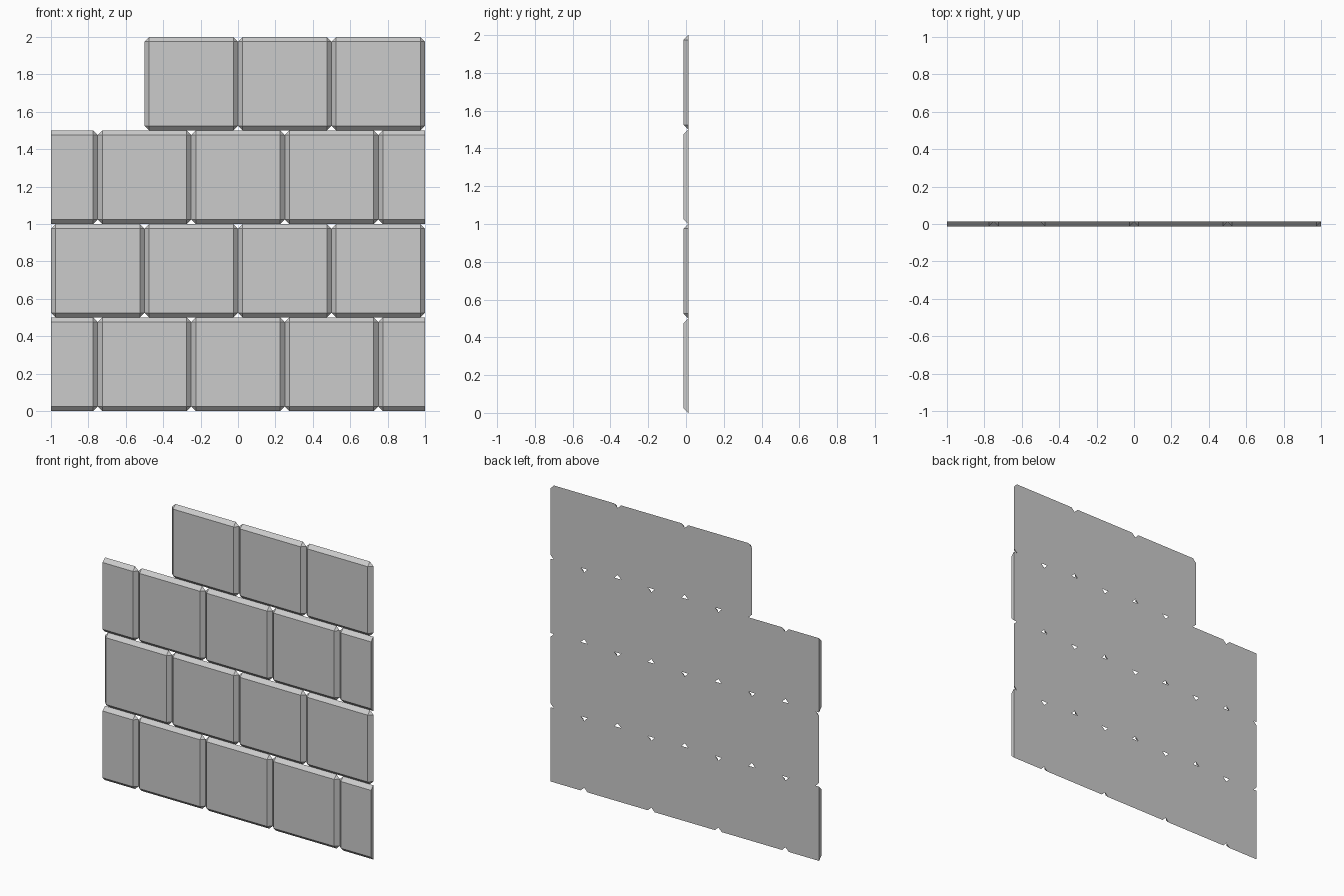
import bpy, bmesh, math

if "Cube" in bpy.data.objects:
    bpy.data.objects.remove(bpy.data.objects["Cube"])

B = 0.025          # chamfer width and brick thickness
YF, YB = -B / 2, B / 2


def brick(name, x0, x1, z0, cut_left=False, cut_right=False):
    """Half-thickness chamfered block; a cut side ends in a flat saw cut."""
    z1 = z0 + 0.5
    l = x0 if cut_left else x0 + B
    r = x1 if cut_right else x1 - B
    # front face rectangle
    pts = [(x, YF, z) for x in (l, r) for z in (z0 + B, z1 - B)]
    # clipped-corner back outline
    pts += [(x, YB, z) for x in (l, r) for z in (z0, z1)]
    pts += [(x, YB, z) for x in (x0, x1) for z in (z0 + B, z1 - B)]
    bm = bmesh.new()
    for p in pts:
        bm.verts.new(p)
    bmesh.ops.remove_doubles(bm, verts=bm.verts[:], dist=1e-5)
    bmesh.ops.convex_hull(bm, input=bm.verts[:])
    bmesh.ops.dissolve_limit(bm, angle_limit=math.radians(1),
                             verts=bm.verts[:], edges=bm.edges[:])
    bmesh.ops.recalc_face_normals(bm, faces=bm.faces[:])
    me = bpy.data.meshes.new(name)
    bm.to_mesh(me)
    bm.free()
    ob = bpy.data.objects.new(name, me)
    bpy.context.collection.objects.link(ob)


# staggered courses, bottom to top
for row in range(4):
    z = row * 0.5
    if row % 2 == 0:
        # offset course with half bricks at both ends
        brick(f"half_brick_left_{row}", -1, -0.75, z, cut_left=True)
        for i in range(3):
            brick(f"brick_{row}_{i}", -0.75 + i * 0.5, -0.25 + i * 0.5, z)
        brick(f"half_brick_right_{row}", 0.75, 1, z, cut_right=True)
    else:
        # whole bricks; the top course lacks its first one
        for i in range(1 if row == 3 else 0, 4):
            brick(f"brick_{row}_{i}", -1 + i * 0.5, -0.5 + i * 0.5, z)
